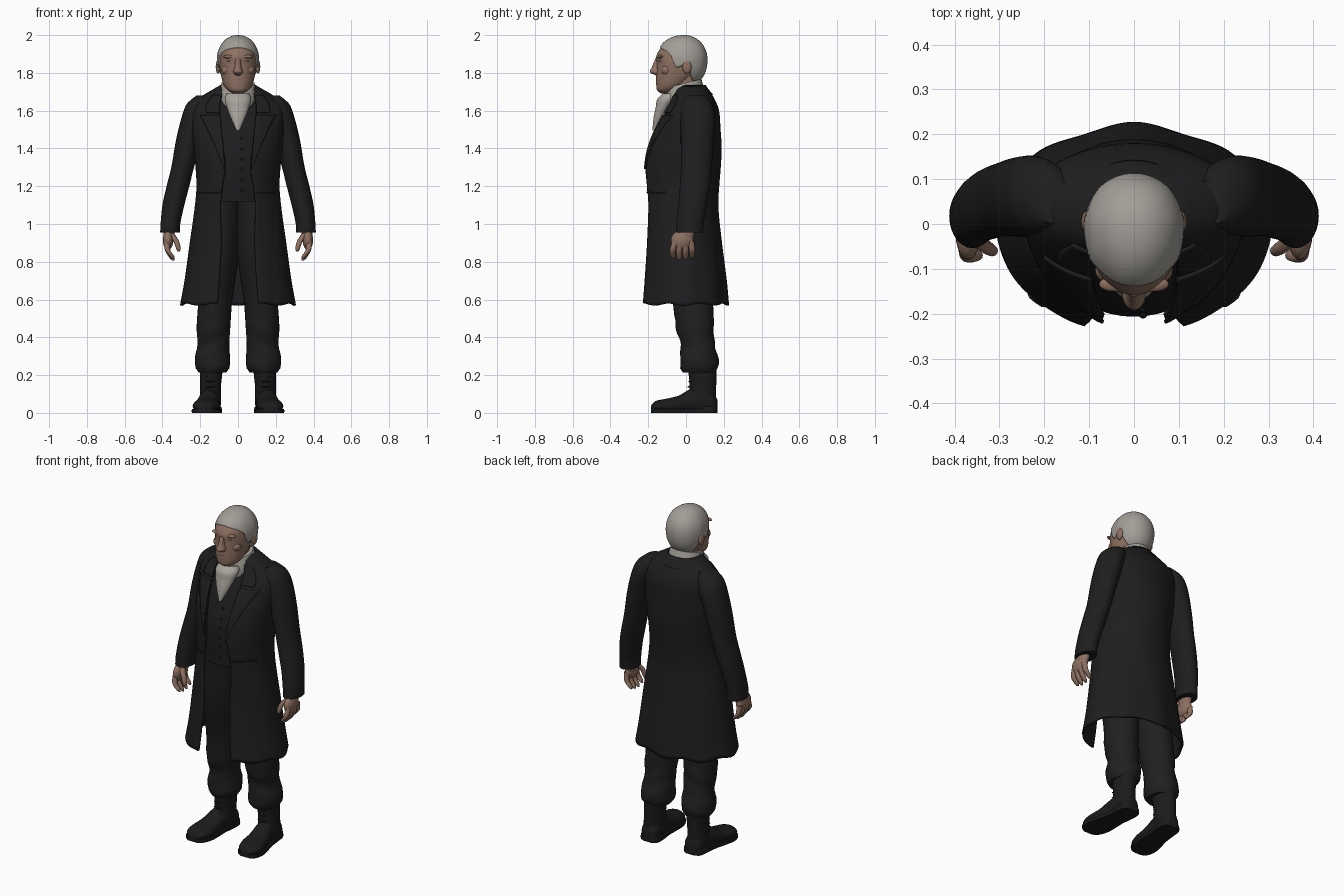
import bpy, bmesh, math
from mathutils import Vector

cube = bpy.data.objects.get("Cube")
if cube:
    bpy.data.objects.remove(cube, do_unlink=True)


def material(name, r, g, b):
    m = bpy.data.materials.new(name)
    m.use_nodes = True
    m.diffuse_color = (r, g, b, 1)
    bsdf = m.node_tree.nodes["Principled BSDF"]
    bsdf.inputs["Base Color"].default_value = (r, g, b, 1)
    bsdf.inputs["Roughness"].default_value = 0.8
    return m


wool = material("black_wool", .013, .013, .013)
vest_cloth = material("vest_black", .012, .012, .012)
trouser_cloth = material("trouser_black", .014, .014, .014)
leather = material("boot_leather", .011, .011, .011)
skin = material("skin", .27, .165, .12)
lip = material("lip_brown", .2, .105, .08)
eye_dark = material("eye_brown", .12, .075, .055)
grey_hair = material("grey_hair", .36, .34, .31)
linen = material("linen", .39, .37, .33)


def sample(rows, z):
    """Smooth interpolation of a table keyed by its first column."""
    i = 0
    while i < len(rows) - 2 and z > rows[i + 1][0]:
        i += 1
    a, b = rows[i], rows[i + 1]
    before, after = rows[max(i - 1, 0)], rows[min(i + 2, len(rows) - 1)]
    h = b[0] - a[0]
    t = min(max((z - a[0]) / h, 0), 1)
    out = []
    for k in range(1, len(a)):
        ma = (b[k] - before[k]) / (b[0] - before[0]) * h
        mb = (after[k] - a[k]) / (after[0] - a[0]) * h
        d = b[k] - a[k]
        out.append(a[k] + t * (ma + t * (3 * d - 2 * ma - mb + t * (ma + mb - 2 * d))))
    return out


def finish(name, bm, mat, closed):
    bmesh.ops.remove_doubles(bm, verts=bm.verts, dist=1e-5)
    if closed:
        bmesh.ops.recalc_face_normals(bm, faces=bm.faces)
    me = bpy.data.meshes.new(name)
    bm.to_mesh(me)
    bm.free()
    me.shade_smooth()
    me.set_sharp_from_angle(angle=math.radians(45))
    me.materials.append(mat)
    ob = bpy.data.objects.new(name, me)
    bpy.context.collection.objects.link(ob)
    return ob


def grid(name, pt, nu, nv, mat, wrap=False, cap=False, thick=0, offset=-1):
    """Surface from pt(u, v), optionally closed around, capped or thickened."""
    bm = bmesh.new()
    count = nu if wrap else nu + 1
    rings = [[bm.verts.new(pt(i / nu, j / nv)) for i in range(count)] for j in range(nv + 1)]
    for lo, hi in zip(rings, rings[1:]):
        for i in range(nu):
            k = (i + 1) % count
            bm.faces.new((lo[i], lo[k], hi[k], hi[i]))
    if cap:
        bm.faces.new(rings[0][::-1])
        bm.faces.new(rings[-1])
    ob = finish(name, bm, mat, cap)
    if thick:
        mod = ob.modifiers.new("thickness", "SOLIDIFY")
        mod.thickness, mod.offset = thick, offset


def loft(name, rows, mat, s=1, seg=28, n=26, along_y=False, shape=None):
    """Rows are (height, centre, centre, radius, radius)."""
    def pt(u, v):
        h = rows[0][0] + v * (rows[-1][0] - rows[0][0])
        ca, cb, ra, rb = sample(rows, h)
        a = math.tau * u
        p, q = ca + max(ra, .003) * math.cos(a), cb + max(rb, .003) * math.sin(a)
        co = Vector((p, h, q) if along_y else (p, q, h))
        if shape:
            co = shape(co)
        co.x *= s
        return co
    grid(name, pt, seg, n, mat, wrap=True, cap=True)


def ball(name, loc, size, mat):
    bm = bmesh.new()
    bmesh.ops.create_uvsphere(bm, u_segments=20, v_segments=12, radius=1)
    for v in bm.verts:
        v.co = Vector(loc) + Vector([c * r for c, r in zip(v.co, size)])
    finish(name, bm, mat, True)


# Frock coat body: height, centre y, half width, half depth, half front opening
coat = [(.575, -.01, .305, .232, .11), (.7, -.01, .282, .222, .10), (.9, -.015, .255, .204, .09),
        (1.1, -.023, .228, .194, .095), (1.2, -.023, .22, .199, .085), (1.3, -.02, .225, .204, .07),
        (1.4, -.01, .235, .199, .08), (1.5, .006, .245, .177, .09), (1.6, .03, .248, .145, .10),
        (1.66, .036, .215, .116, .095), (1.735, .02, .095, .085, .08)]


def coat_y(x, z, inset=0):
    cy, rx, ry, _ = sample(coat, z)
    return cy - (ry - inset) * math.sqrt(max(0, 1 - (x / rx) ** 2))


def coat_point(u, v):
    z = coat[0][0] + v * (coat[-1][0] - coat[0][0])
    cy, rx, ry, gap = sample(coat, z)
    start = math.asin(min(gap / rx, .95))
    a = -math.pi / 2 + start + u * (math.tau - 2 * start)
    # Folds deepen towards the hem and are strongest at the back
    fold = min(max((1.05 - z) / .45, 0), 1) * math.cos(8 * a)
    w = 1 + .025 * fold * (.3 + .7 * math.sin(a))
    return (rx * w * math.cos(a), cy + ry * w * math.sin(a), z - .006 * fold * (1 - v) ** 8)


grid("frock_coat", coat_point, 96, 56, wool, thick=.014)


# Waistcoat sits just inside the coat
def vest_point(u, v):
    z = 1.12 + .54 * v
    cy, rx, ry, _ = sample(coat, z)
    a = math.tau * u
    return ((rx - .02) * math.cos(a), cy + (ry - .018) * math.sin(a), z)


grid("waistcoat", vest_point, 48, 24, vest_cloth, wrap=True, cap=True)
for i in range(6):
    z = 1.18 + i * .055
    ball(f"vest_button_{i + 1}", (.02, coat_y(.02, z, .018), z), (.008, .005, .008), vest_cloth)


# Plates that follow the coat front: height, inner x, outer x
def plate(name, rows, s, inset=-.004, n=30):
    def pt(u, v):
        z = rows[0][0] + v * (rows[-1][0] - rows[0][0])
        lo, hi = sample(rows, z)
        x = lo + u * (hi - lo)
        return (s * x, coat_y(x, z, inset), z)
    grid(name, pt, 8, n, wool, thick=.008, offset=0)


lapel = [(1.29, .068, .074), (1.4, .078, .115), (1.5, .088, .16), (1.575, .095, .2)]
collar_leaf = [(1.59, .097, .17), (1.63, .097, .165), (1.68, .088, .135)]


# Turned coat collar around the back of the neck
def collar_point(u, v):
    a = math.radians(-45 + 270 * u)
    r = .14 - .042 * v
    y = .015 + (r - .012) * math.sin(a)
    return (r * math.cos(a), y, 1.668 + .055 * v + .12 * y)


grid("coat_collar", collar_point, 40, 6, wool, thick=.01)

# Neckwear
tilt = lambda co: Vector((co.x, co.y, co.z + .25 * co.y))
loft("shirt_collar", [(1.64, 0, 0, .1, .1), (1.69, 0, -.005, .102, .1), (1.747, 0, -.008, .088, .09)],
     linen, shape=tilt)
loft("cravat", [(1.495, 0, -.168, .008, .01), (1.56, 0, -.145, .038, .027),
                (1.62, 0, -.12, .06, .04), (1.66, 0, -.1, .07, .052), (1.69, 0, -.08, .06, .045)], linen)

# Head
loft("neck", [(1.64, 0, 0, .07, .075), (1.8, 0, -.01, .07, .075)], skin, n=8)
loft("head", [(1.692, 0, -.11, .024, .022), (1.705, 0, -.1, .05, .052), (1.73, 0, -.08, .072, .077),
              (1.77, 0, -.058, .086, .1), (1.81, 0, -.045, .094, .111), (1.85, 0, -.04, .098, .115),
              (1.885, 0, -.038, .096, .12), (1.92, 0, -.035, .093, .107), (1.945, 0, -.03, .075, .09),
              (1.975, 0, -.02, .035, .05)], skin, seg=40, n=48)
loft("nose", [(1.787, 0, -.148, .014, .012), (1.803, 0, -.157, .026, .034), (1.83, 0, -.152, .018, .029),
              (1.878, 0, -.145, .014, .016)], skin, n=16)
ball("upper_lip", (0, -.147, 1.766), (.03, .012, .005), lip)
ball("lower_lip", (0, -.145, 1.756), (.026, .012, .006), lip)
ball("chin", (0, -.125, 1.718), (.036, .03, .022), skin)

# Hair cap; the hairline height depends on how far forward it is
hairline = [(-1, 1.758), (-.45, 1.766), (-.15, 1.845), (.3, 1.83), (.5, 1.895), (1, 1.937)]


def hair_point(u, v):
    a = math.tau * u
    front = -math.sin(a)
    low = math.asin((sample(hairline, front)[0] - 1.87) / .13)
    e = low + v * (math.pi / 2 - low)
    r = max(math.cos(e), 0) ** (.6 if e < 0 else .92)
    lock = 1 + .012 * math.sin(9 * a) * (1 - v)
    return (.112 * r * lock * math.cos(a), -.012 + (.136 + .01 * front) * r * math.sin(a),
            1.87 + .13 * math.sin(e))


grid("hair", hair_point, 64, 24, grey_hair, wrap=True, thick=.02)

sleeve = [(.955, .36, .018, .052, .072), (1.0, .358, .02, .052, .073), (1.1, .342, .035, .058, .075),
          (1.2, .318, .047, .06, .08), (1.3, .293, .055, .06, .082), (1.45, .26, .06, .067, .088),
          (1.58, .224, .062, .07, .09), (1.64, .2, .058, .068, .078), (1.68, .175, .05, .045, .05)]
trouser = [(.215, .135, .07, .074, .085), (.24, .135, .07, .09, .1), (.3, .135, .07, .092, .1),
           (.36, .13, .062, .084, .09), (.45, .13, .047, .089, .1), (.6, .12, .035, .09, .108),
           (.85, .1, 0, .105, .13), (1.15, .08, -.02, .1, .14)]
shaft = [(.06, .147, .085, .057, .075), (.14, .145, .09, .055, .07), (.25, .14, .085, .062, .078)]
foot = [(-.185, .175, .025, .025, .014), (-.165, .174, .033, .053, .028), (-.11, .17, .036, .07, .038),
        (-.04, .162, .043, .064, .048), (.02, .155, .056, .056, .068), (.09, .147, .06, .056, .078),
        (.15, .144, .045, .048, .055), (.166, .143, .04, .02, .03)]
sole = [(y, cx, .01, rx + .006, .08) for y, cx, _, rx, _ in foot]
flat = lambda lo, hi: lambda co: Vector((co.x, co.y, min(max(co.z, lo), hi)))


def trouser_fold(co):
    wave = math.sin(co.z * 60 + co.x * 30) * (co.z < .5)
    return co + Vector((0, .003 * wave, 0))


for s, side in ((1, "left"), (-1, "right")):
    # Face side details
    ball(f"{side}_ear", (s * .106, .005, 1.832), (.012, .024, .036), skin)
    ball(f"{side}_brow", (s * .042, -.134, 1.886), (.036, .017, .01), skin)
    ball(f"{side}_eye", (s * .04, -.136, 1.863), (.016, .009, .005), eye_dark)
    ball(f"{side}_cheek", (s * .055, -.103, 1.815), (.032, .029, .03), skin)
    # Coat trim
    plate(f"{side}_lapel", lapel, s)
    plate(f"{side}_collar_leaf", collar_leaf, s, n=12)
    plate(f"{side}_waist_seam", [(1.165, .09, .2), (1.172, .09, .2)], s, -.001, 1)
    # Arm and hand
    loft(f"{side}_sleeve", sleeve, wool, s, n=40)
    loft(f"{side}_wrist", [(.9, .37, -.015, .026, .045), (1.0, .36, .012, .032, .048)], skin, s, n=6)
    ball(f"{side}_palm", (s * .37, -.02, .915), (.028, .06, .052), skin)
    for k in range(4):
        y, tip = -.07 + .034 * k, .803 + .01 * abs(k - 1.4)
        loft(f"{side}_finger_{k + 1}", [(tip, .343, y, .006, .006), (tip + .012, .35, y, .012, .013),
             (.86, .372, y, .014, .016), (.91, .376, y * .8, .016, .017)], skin, s, 12, 12)
    loft(f"{side}_thumb", [(.855, .314, -.06, .006, .006), (.868, .315, -.06, .012, .012),
         (.91, .328, -.052, .015, .015), (.95, .355, -.03, .018, .018)], skin, s, 12, 12)
    # Leg and boot
    loft(f"{side}_trouser_leg", trouser, trouser_cloth, s, n=44, shape=trouser_fold)
    loft(f"{side}_boot_shaft", shaft, leather, s, n=10)
    loft(f"{side}_boot_foot", foot, leather, s, n=36, along_y=True, shape=flat(.01, 1))
    loft(f"{side}_boot_sole", sole, leather, s, n=36, along_y=True, shape=flat(0, .02))
    loft(f"{side}_boot_heel", [r for r in sole if r[0] > .05], leather, s, n=10, along_y=True,
         shape=flat(0, .035))
    for k in range(4):
        ball(f"{side}_lace_{k + 1}", (s * .147, .012 + .004 * k, .11 + .028 * k), (.026, .008, .005), leather)
